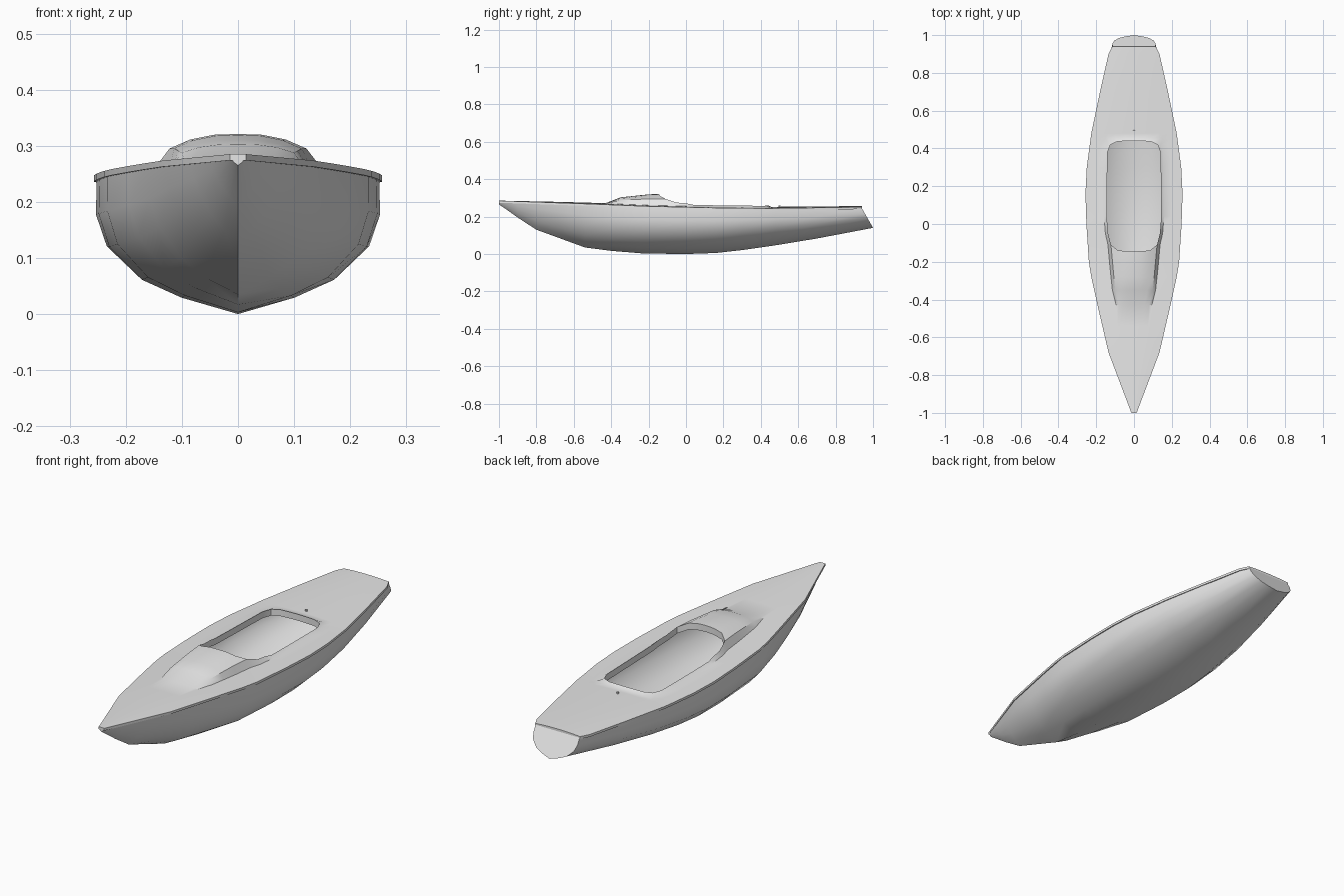
import bpy, bmesh, math

cube = bpy.data.objects.get("Cube")
if cube:
    bpy.data.objects.remove(cube, do_unlink=True)

grey = bpy.data.materials.new("plain_grey")
grey.use_nodes = True
COLOUR = (0.8, 0.8, 0.8, 1)
grey.diffuse_color = COLOUR
grey.node_tree.nodes["Principled BSDF"].inputs["Base Color"].default_value = COLOUR


def table(*points):
    """Return a function that interpolates linearly through the points."""
    def value(y):
        if y <= points[0][0]:
            return points[0][1]
        for (a, p), (b, q) in zip(points, points[1:]):
            if y <= b:
                return p + (q - p) * (y - a) / (b - a)
        return points[-1][1]
    return value


# Lines of the boat, all as functions of the length axis
half_width = table((-1, .014), (-.68, .135), (-.4, .2), (-.23, .237), (0, .252),
                   (.16, .257), (.3, .25), (.48, .226), (.7, .18), (.9, .135), (.94, .115))
sheer = table((-1, .285), (-.5, .267), (-.2, .255), (.2, .246), (.45, .244), (.94, .251))
keel = table((-1, .265), (-.97, .245), (-.9, .195), (-.8, .13), (-.54, .035), (-.3, .004),
             (0, 0), (.2, .007), (.45, .042), (.7, .083), (.94, .14))
inner = table((-1, .006), (-.6, .07), (-.42, .08), (-.35, .1), (-.11, .122), (-.05, .137),
              (.05, .145), (.38, .14), (.42, .125), (.46, .14), (.94, .06))
hump = table((-.43, 0), (-.35, .034), (-.2, .056), (-.11, .06), (-.05, .03), (0, .012), (.04, 0))
fullness = table((-1, 0), (-.8, .3), (-.4, .9), (-.2, 1))


def finish(name, bm, angle):
    bmesh.ops.recalc_face_normals(bm, faces=bm.faces)
    mesh = bpy.data.meshes.new(name)
    bm.to_mesh(mesh)
    bm.free()
    mesh.materials.append(grey)
    obj = bpy.data.objects.new(name, mesh)
    bpy.context.collection.objects.link(obj)
    bpy.ops.object.select_all(action='DESELECT')
    obj.select_set(True)
    bpy.context.view_layer.objects.active = obj
    bpy.ops.object.shade_smooth_by_angle(angle=math.radians(angle))
    return obj


def loft(bm, rows, keep=lambda r, c: True):
    """Skin half rows (centre to right edge), mirrored to full width."""
    grid = []
    for row in rows:
        full = [(-x, y, z) for x, y, z in row[:0:-1]] + row
        grid.append([bm.verts.new(p) for p in full])
    for r, (a, b) in enumerate(zip(grid, grid[1:])):
        for c in range(len(a) - 1):
            if keep(r, c):
                bm.faces.new((a[c], a[c + 1], b[c + 1], b[c]))
    return grid


# Hull: V sections at the bow blending into round bilges, raked transom
ROUND = [(0, 0), (.4, .12), (.68, .25), (.91, .49), (.985, .73), (.98, 1)]
VEE = [(0, 0), (.22, .15), (.45, .36), (.66, .58), (.84, .8), (.98, 1)]
sections = []
for y in (-1, -.97, -.9, -.8, -.68, -.54, -.4, -.23, 0, .16, .3, .48, .7, .94):
    f, w, low = fullness(y), half_width(y), keel(y)
    high = sheer(y) - .006
    section = []
    for (rx, rz), (vx, vz) in zip(ROUND, VEE):
        t = vz + (rz - vz) * f
        rake = .06 * (1 - t) if y > .9 else 0
        section.append((w * (vx + (rx - vx) * f), y + rake, low + (high - low) * t))
    sections.append(section)
bm = bmesh.new()
grid = loft(bm, sections)
bm.faces.new(grid[0])
bm.faces.new(grid[-1])
finish("hull", bm, 40)

# Deck: crowned sheet with a raised cuddy, an open cockpit and a turned-down edge
SPREAD = (0, .35, .7, 1)
HUMP_SHAPE = (1, .98, .85, .6, 0, 0, 0, 0, 0)
BOW_OUT = (1, .95, .85, 0, 0, 0, 0, 0, 0)
COCKPIT_FRONT, COCKPIT_BACK = -.11, .42
stations = (-1, -.85, -.68, -.54, -.43, -.35, -.28, -.2, COCKPIT_FRONT, -.05, 0, .04,
            .16, .3, .38, COCKPIT_BACK, .455, .48, .7, .9, .94)
rows = []
for y in stations:
    w, o, edge = half_width(y), inner(y), sheer(y)
    xs = [o * s for s in SPREAD] + [o + (w - o) * s for s in (.13, .5, 1)]
    shift = {COCKPIT_FRONT: -.035, COCKPIT_BACK: .02}.get(y, 0)
    rim = .008 if 0 <= y <= COCKPIT_BACK else 0
    row = []
    for i, x in enumerate(xs):
        crown = .008 * (1 - (x / w) ** 2) * min(1, w / .2)
        lift = hump(y) * HUMP_SHAPE[i] + (rim if i < len(SPREAD) else 0)
        row.append((x, y + shift * BOW_OUT[i], edge + crown + lift))
    row.append((w, y, edge - .011))
    row.append((w * .97, y, edge - .011))
    rows.append(row)

first, last = stations.index(COCKPIT_FRONT), stations.index(COCKPIT_BACK)
middle = len(rows[0]) - 1


def is_deck(r, c):
    return not (first <= r < last and middle - 3 <= c < middle + 3)


bm = bmesh.new()
grid = loft(bm, rows, is_deck)
bm.faces.new(grid[0])
bmesh.ops.delete(bm, geom=[v for v in bm.verts if not v.link_faces], context='VERTS')

# Coaming: the cockpit edge turned down into the boat
rim_edges = [e for e in bm.edges if e.is_boundary and
             all(abs(v.co.x) < .15 and -.16 < v.co.y < .45 for v in e.verts)]
made = bmesh.ops.extrude_edge_only(bm, edges=rim_edges)["geom"]
bmesh.ops.translate(bm, vec=(0, 0, -.03),
                    verts=[g for g in made if isinstance(g, bmesh.types.BMVert)])

# Stern lip closing the deck edge above the transom
end = grid[-1]
made = bmesh.ops.extrude_edge_only(
    bm, edges=[bm.edges.get((a, b)) for a, b in zip(end[2:-2], end[3:-2])])["geom"]
for g in made:
    if isinstance(g, bmesh.types.BMVert):
        g.co.z = sheer(1) - .011
finish("deck", bm, 35)

# Small deck fitting behind the cockpit
bm = bmesh.new()
bmesh.ops.create_cone(bm, cap_ends=True, segments=8, radius1=.006, radius2=.005, depth=.012)
bmesh.ops.translate(bm, vec=(0, .5, sheer(.5) + .009), verts=bm.verts)
finish("deck_fitting", bm, 30)
